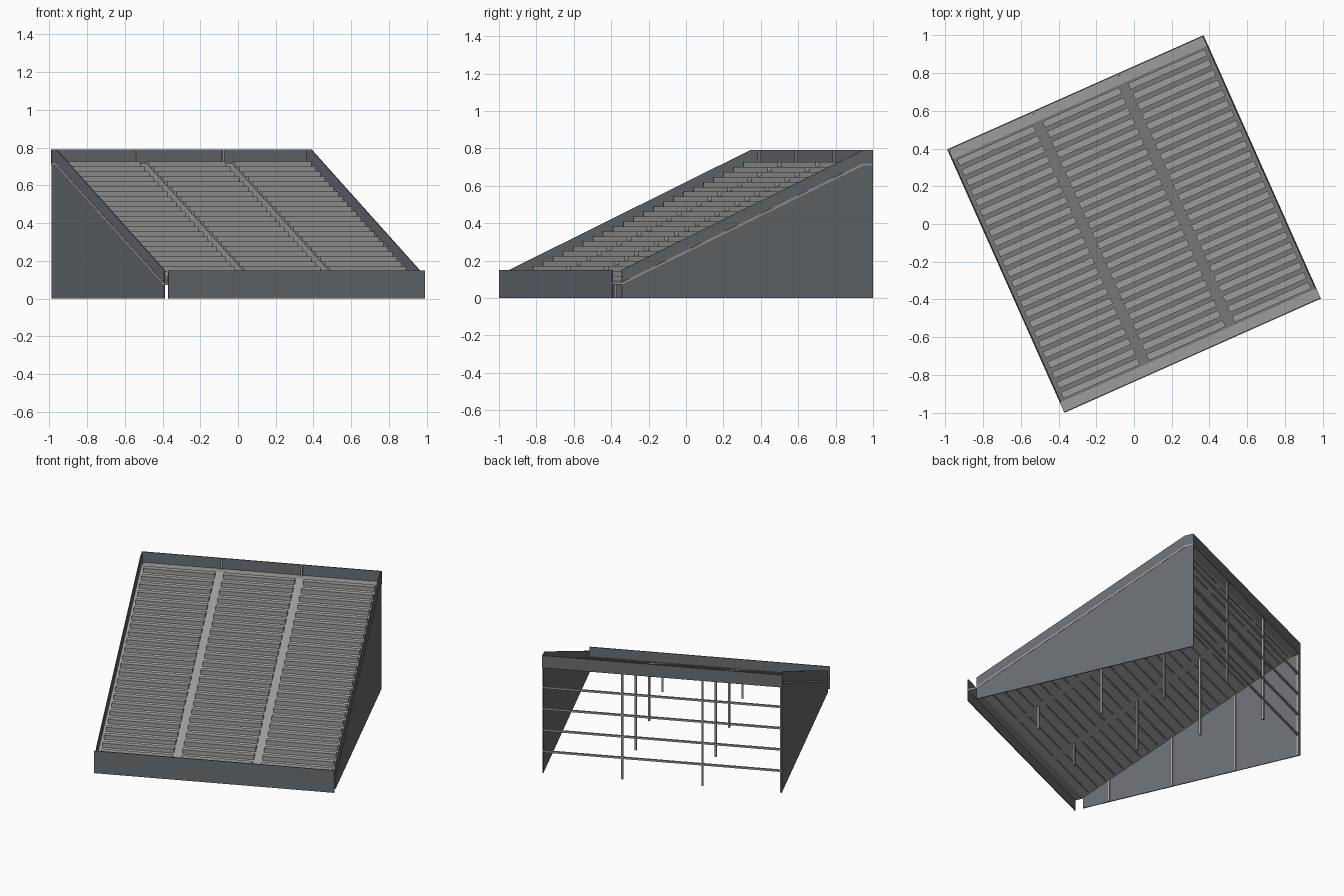
import bpy, bmesh, math

cube = bpy.data.objects.get("Cube")
if cube:
    bpy.data.objects.remove(cube, do_unlink=True)

TURN = math.radians(24)
HALF_W, HALF_D = 0.744, 0.764
V0, V1 = -0.705, 0.705          # start and end of the slope
Z0, Z1 = 0.085, 0.72            # deck height at both ends
TOP, LIP, SLAB = 0.79, 0.15, 0.013
BAY = 2 * HALF_W / 3
ROWS = 24


def material(name, colour):
    m = bpy.data.materials.new(name)
    m.use_nodes = True
    m.diffuse_color = (*colour, 1)
    m.node_tree.nodes["Principled BSDF"].inputs["Base Color"].default_value = (*colour, 1)
    return m


panel = material("slate_panel", (0.14, 0.153, 0.168))
concrete = material("grey_concrete", (0.33, 0.333, 0.325))


def deck_z(v):
    t = (v - V0) / (V1 - V0)
    return Z0 + (Z1 - Z0) * min(max(t, 0), 1)


def box(v_a, v_b, z_a, z_b):
    return [(v_a, z_a), (v_b, z_a), (v_b, z_b), (v_a, z_b)]


def prisms(name, parts, mat):
    """Each part is (side profile, left end, right end)."""
    bm = bmesh.new()
    for profile, u_a, u_b in parts:
        a = [bm.verts.new((u_a, v, z)) for v, z in profile]
        b = [bm.verts.new((u_b, v, z)) for v, z in profile]
        bm.faces.new(a)
        bm.faces.new(b[::-1])
        for i in range(len(a)):
            j = (i + 1) % len(a)
            bm.faces.new((a[i], b[i], b[j], a[j]))
    bmesh.ops.recalc_face_normals(bm, faces=bm.faces)
    mesh = bpy.data.meshes.new(name)
    bm.to_mesh(mesh)
    bm.free()
    mesh.materials.append(mat)
    ob = bpy.data.objects.new(name, mesh)
    ob.rotation_euler.z = TURN
    bpy.context.collection.objects.link(ob)
    return ob


# Sloping deck with a flat walkway at both ends
line = [(-HALF_D + 0.004, Z0), (V0, Z0), (V1, Z1), (HALF_D - 0.004, Z1)]
under = [(v, z - SLAB) for v, z in reversed(line)]
prisms("deck", [(line + under, -HALF_W, HALF_W)], concrete)

# Side walls
side = [(V0, 0), (V0, LIP), (V1, TOP), (HALF_D, TOP), (HALF_D, 0)]
for name, s in (("left_wall", 1), ("right_wall", -1)):
    prisms(name, [(side, s * (HALF_W - 0.008), s * (HALF_W - 0.002))], panel)

# Front panel and back parapet
prisms("front_panel", [(box(-HALF_D, -HALF_D + 0.006, 0, LIP), -HALF_W, HALF_W)], panel)
prisms("back_parapet", [(box(HALF_D - 0.006, HALF_D, Z1 - SLAB, TOP), -HALF_W, HALF_W)], panel)

# Benches in three blocks with two aisles
pitch = (V1 - V0) / ROWS
benches = []
for row in range(ROWS):
    v = V0 + (row + 0.5) * pitch
    z = deck_z(v)
    for block in range(3):
        u = -HALF_W + block * BAY
        benches.append((box(v - 0.018, v + 0.018, z - 0.01, z + 0.02),
                        u + 0.026, u + BAY - 0.026))
prisms("benches", benches, concrete)

# Support posts under the deck, the rear ones reaching the parapet top
posts = []
for k in range(4):
    v = HALF_D - 0.012 - k * 0.426
    top = TOP if k == 0 else deck_z(v) - SLAB / 2
    for col in range(3):
        u = -HALF_W + col * BAY + (0.009 if col == 0 else 0)
        posts.append((box(v - 0.006, v + 0.006, 0, top), u - 0.006, u + 0.006))
prisms("support_posts", posts, concrete)

# Horizontal rails across the open back
rails = []
for k in range(1, 5):
    z = k * 0.143
    rails.append((box(HALF_D - 0.016, HALF_D - 0.005, z - 0.006, z + 0.006),
                  -HALF_W + 0.005, HALF_W - 0.005))
prisms("back_rails", rails, concrete)
